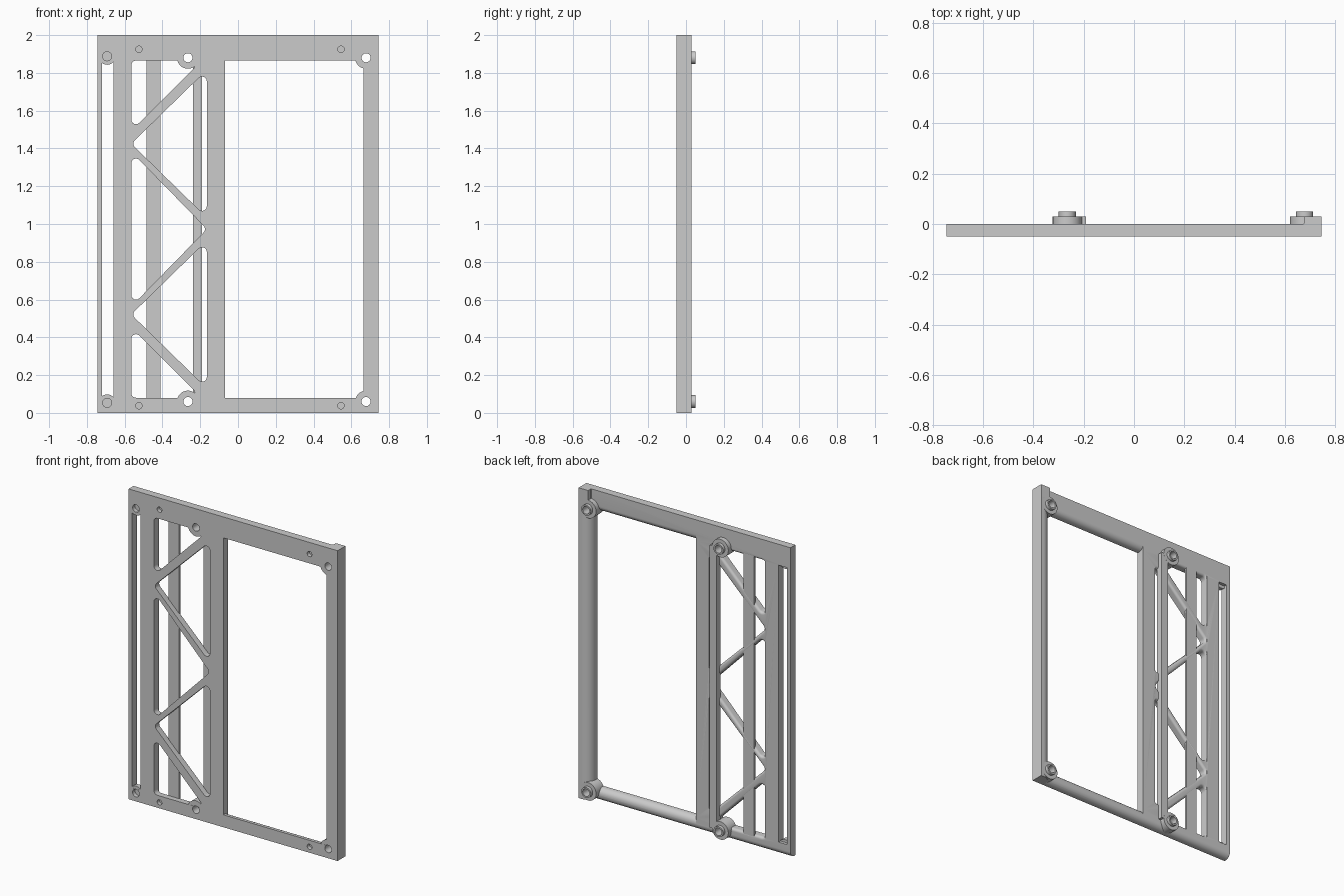
import bpy, bmesh
from math import pi, sin, cos, tan, radians
from mathutils import Matrix, Vector

cube = bpy.data.objects.get("Cube")
if cube:
    bpy.data.objects.remove(cube)

gray = bpy.data.materials.new("plain gray")
gray.use_nodes = True
gray.diffuse_color = (0.6, 0.6, 0.6, 1)
gray.node_tree.nodes["Principled BSDF"].inputs["Base Color"].default_value = gray.diffuse_color

# Extrusion frames: profile axes and extrusion axis
FRAMES = {
    "y": Matrix(((1, 0, 0), (0, 0, -1), (0, 1, 0))),
    "x": Matrix(((0, 0, 1), (1, 0, 0), (0, 1, 0))),
    "z": Matrix.Identity(3),
}


def add_mesh(name, bm):
    bmesh.ops.recalc_face_normals(bm, faces=bm.faces)
    me = bpy.data.meshes.new(name)
    bm.to_mesh(me)
    bm.free()
    me.materials.append(gray)
    ob = bpy.data.objects.new(name, me)
    bpy.context.collection.objects.link(ob)
    return ob


def evaluated_mesh(ob):
    bpy.context.view_layer.update()
    deps = bpy.context.evaluated_depsgraph_get()
    return bpy.data.meshes.new_from_object(ob.evaluated_get(deps))


def prism(name, loops, a, b, axis="y"):
    """Extrude a filled outline, whose inner loops become holes, from a to b."""
    cu = bpy.data.curves.new(name, "CURVE")
    cu.dimensions, cu.fill_mode, cu.extrude = "2D", "BOTH", (b - a) / 2
    for loop in loops:
        sp = cu.splines.new("POLY")
        sp.points.add(len(loop) - 1)
        for p, (u, v) in zip(sp.points, loop):
            p.co = (u, v, 0, 1)
        sp.use_cyclic_u = True
    tmp = bpy.data.objects.new("outline", cu)
    bpy.context.collection.objects.link(tmp)
    me = evaluated_mesh(tmp)
    bpy.data.objects.remove(tmp)
    bm = bmesh.new()
    bm.from_mesh(me)
    bpy.data.meshes.remove(me)
    bmesh.ops.remove_doubles(bm, verts=bm.verts, dist=1e-5)
    shift = Vector([(a + b) / 2 if c == axis else 0 for c in "xyz"])
    for v in bm.verts:
        v.co = FRAMES[axis] @ v.co + shift
    return add_mesh(name, bm)


def rect(x0, x1, z0, z1):
    return [(x0, z0), (x1, z0), (x1, z1), (x0, z1)]


def circle(x, z, r, n=32):
    return [(x + r * cos(2 * pi * i / n), z + r * sin(2 * pi * i / n)) for i in range(n)]


def rounded(points, r, grow=0, n=6):
    """Replace each corner of a polygon by an arc, then grow the outline."""
    out = []
    for i, p in enumerate(points):
        p = Vector(p)
        d0 = (Vector(points[i - 1]) - p).normalized()
        d1 = (Vector(points[(i + 1) % len(points)]) - p).normalized()
        half = d0.angle(d1) / 2
        centre = p + (d0 + d1).normalized() * r / sin(half)
        start = p + d0 * r / tan(half) - centre
        end = p + d1 * r / tan(half) - centre
        sweep = start.angle(end)
        for k in range(n + 1):
            t = k / n * sweep
            q = (start * sin(sweep - t) + end * sin(t)) / sin(sweep)
            out.append(tuple(centre + q * (r + grow) / r))
    return out


def combine(ob, tool, operation):
    mod = ob.modifiers.new(operation.lower(), "BOOLEAN")
    mod.operation, mod.object, mod.solver = operation, tool, "EXACT"
    me = evaluated_mesh(ob)
    ob.modifiers.clear()
    ob.data = me
    bpy.data.objects.remove(tool)


FRONT, BACK, RAISED = -0.05, 0.0, 0.03
LOW, HIGH = 0.08, 1.865
TRUSS_L, TRUSS_R = -0.565, -0.165
through = [(x, z) for x in (-0.265, 0.678) for z in (0.06, 1.88)]
large_blind = [(-0.693, 0.053), (-0.693, 1.888)]
small_blind = [(x, z) for x in (-0.525, 0.545) for z in (0.038, 1.925)]

# Main panel with the narrow slot and the wide opening
panel = prism("panel", [
    rect(-0.745, 0.745, 0, 2),
    rect(-0.72, -0.66, LOW, HIGH),
    rect(-0.07, 0.70, LOW, HIGH),
], FRONT, BACK)


# Rounded back edges of the top and bottom members
def round_edge(x0, x1, z, side, r=0.039):
    arc = [(-r + r * cos(t), z + side * (r - r * sin(t)))
           for t in (pi / 2 * i / 8 for i in range(9))]
    arc += [(-r, z - side * 0.01), (0.01, z - side * 0.01), (0.01, z + side * r)]
    combine(panel, prism("edge_cutter", [arc], x0, x1, "x"), "DIFFERENCE")


round_edge(-0.8, 0.8, 0, 1)
round_edge(-0.07, 0.70, LOW, -1)
round_edge(-0.07, 0.70, HIGH, 1)


# Truss windows, flared at the back so that the diagonals come out rounded
def cut_window(points, r=0.025, flare=0.016, steps=6):
    rings = [(FRONT - 0.01, 0)]
    for k in range(steps + 1):
        t = pi / 2 * k / steps
        rings.append((-flare + flare * sin(t), flare * (1 - cos(t))))
    rings.append((0.01, flare))
    bm = bmesh.new()
    loops = [[bm.verts.new((min(max(x, TRUSS_L), TRUSS_R), y, z))
              for x, z in rounded(points, r, grow)] for y, grow in rings]
    bm.faces.new(loops[0])
    bm.faces.new(loops[-1])
    for a, b in zip(loops, loops[1:]):
        for i in range(len(a)):
            bm.faces.new((a[i - 1], a[i], b[i], b[i - 1]))
    combine(panel, add_mesh("window_cutter", bm), "DIFFERENCE")


MID, STEP, GAP = 0.973, 0.452, 0.372
for z, base, tip, h in ((MID + STEP, TRUSS_R, TRUSS_L, 0.39), (MID, TRUSS_L, TRUSS_R, 0.41),
                        (MID - STEP, TRUSS_R, TRUSS_L, 0.39)):
    cut_window([(base, z - h), (base, z + h), (tip, z)])
for z, s in ((HIGH, 1), (LOW, -1)):
    cut_window([(TRUSS_L, z - s * GAP), (TRUSS_L, z), (TRUSS_L + GAP, z)])

# Thick side bar with a rounded inner back corner and a square top end
R = 0.06
corner = [(0.665 + R - R * cos(t), RAISED - R + R * sin(t))
          for t in (pi / 2 * i / 10 for i in range(11))]
combine(panel, prism("side_bar", [[(0.745, FRONT), (0.665, FRONT)] + corner
                                  + [(0.745, RAISED)]], 0, 2, "z"), "UNION")
combine(panel, prism("bar_end", [rect(0.677, 0.745, 1.92, 2)], -0.02, RAISED), "UNION")

# Round tabs at the ends of the narrow slot
for x, z in large_blind:
    combine(panel, prism("slot_tab", [circle(x, z, 0.045)], FRONT + 0.001, -0.02), "UNION")

# Screw holes
combine(panel, prism("drill", [circle(x, z, 0.024) for x, z in through], -0.1, 0.1),
        "DIFFERENCE")
combine(panel, prism("drill", [circle(x, z, 0.024) for x, z in large_blind]
                     + [circle(x, z, 0.017) for x, z in small_blind], -0.1, -0.025),
        "DIFFERENCE")

# Vertical strips behind the truss
prism("rear_strip", [rect(-0.485, -0.41, 0.04, 1.9)], -0.015, BACK - 0.0005)
prism("rear_rail", [rect(-0.238, -0.19, 0.06, 1.88)], -0.012, RAISED - 0.0005)

# Screw bosses with raised collars
for x, z in through:
    prism("boss", [circle(x, z, 0.058), circle(x, z, 0.024)], FRONT + 0.001, RAISED)
    prism("boss_collar", [circle(x, z, 0.034), circle(x, z, 0.024)], RAISED, 0.05)

# Smooth round surfaces, keep edges sharp
for ob in bpy.context.scene.objects:
    if ob.type == "MESH" and ob.data.materials and ob.data.materials[0] == gray:
        ob.data.shade_smooth()
        ob.data.set_sharp_from_angle(angle=radians(30))
